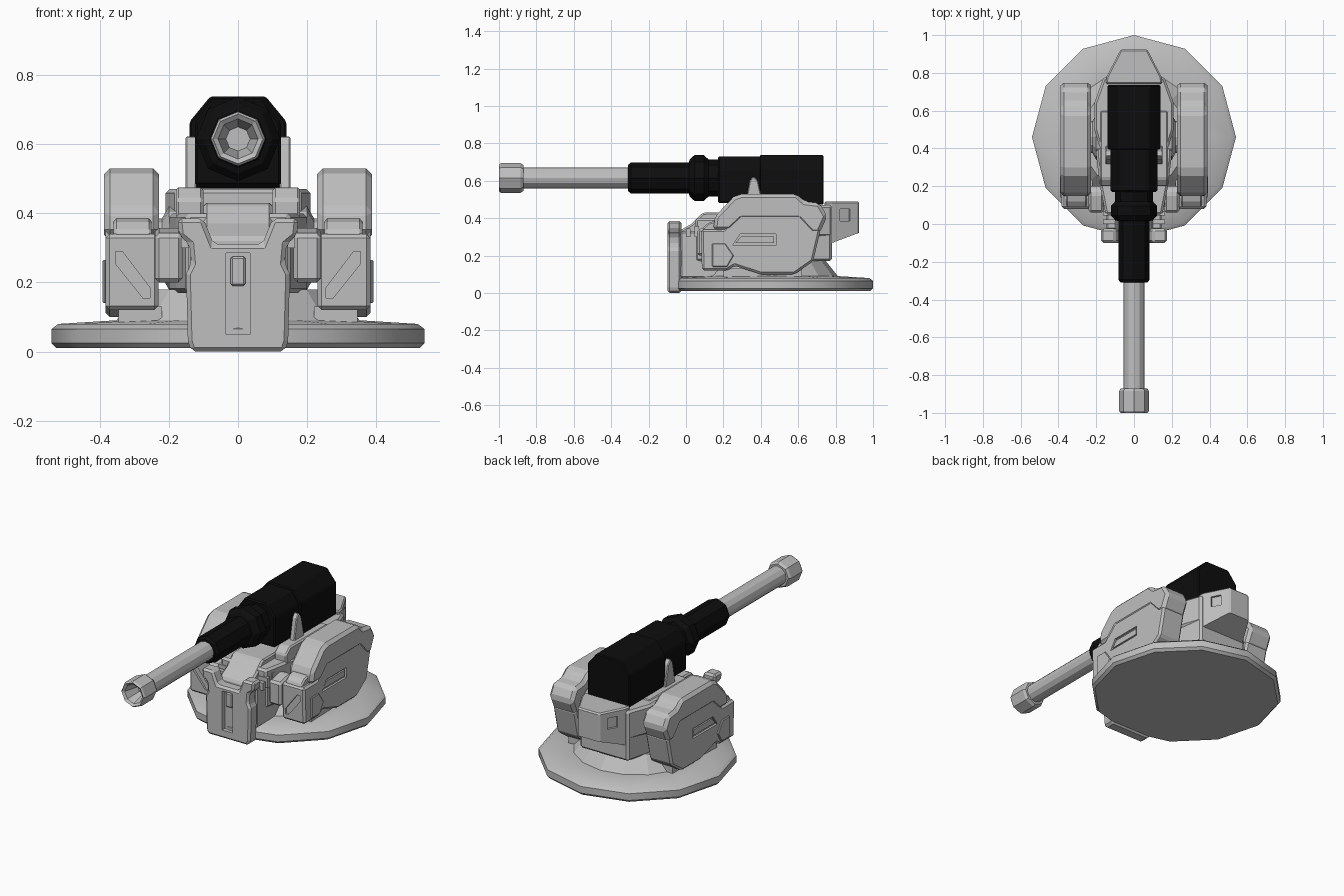
import bpy
import bmesh
import math
from mathutils import Vector

old = bpy.data.objects.get("Cube")
if old:
    bpy.data.objects.remove(old, do_unlink=True)


def material(name, rgb):
    m = bpy.data.materials.new(name)
    m.use_nodes = True
    m.diffuse_color = (*rgb, 1)
    m.node_tree.nodes["Principled BSDF"].inputs["Base Color"].default_value = (*rgb, 1)
    return m


GREY = material("light grey", (0.52, 0.52, 0.52))
BLACK = material("gun black", (0.004, 0.004, 0.004))


def finish(name, bm, mat, bevel=0.0):
    bmesh.ops.recalc_face_normals(bm, faces=bm.faces)
    mesh = bpy.data.meshes.new(name)
    bm.to_mesh(mesh)
    bm.free()
    mesh.materials.append(mat)
    ob = bpy.data.objects.new(name, mesh)
    bpy.context.collection.objects.link(ob)
    if bevel:
        mod = ob.modifiers.new("edge", "BEVEL")
        mod.width = bevel
        mod.segments = 1
        mod.limit_method = "ANGLE"
    return ob


def prism(name, pts, axis, lo, hi, mat=GREY, bevel=0.0, shrink=1.0):
    """Extrude a 2D outline along an axis; shrink scales the far end."""
    place = {"x": lambda a, b, d: (d, a, b),
             "y": lambda a, b, d: (a, d, b),
             "z": lambda a, b, d: (a, b, d)}[axis]
    n = len(pts)
    ca, cb = sum(p[0] for p in pts) / n, sum(p[1] for p in pts) / n
    bm = bmesh.new()
    near = [bm.verts.new(place(a, b, lo)) for a, b in pts]
    far = [bm.verts.new(place(ca + (a - ca) * shrink, cb + (b - cb) * shrink, hi)) for a, b in pts]
    bm.faces.new(near)
    bm.faces.new(far)
    for i in range(n):
        j = (i + 1) % n
        bm.faces.new((near[i], near[j], far[j], far[i]))
    return finish(name, bm, mat, bevel)


def box(name, x, y, z, mat=GREY, bevel=0.0):
    pts = [(x[0], z[0]), (x[1], z[0]), (x[1], z[1]), (x[0], z[1])]
    return prism(name, pts, "y", y[0], y[1], mat, bevel)


def lathe(name, profile, sides, axis, centre, mat=GREY):
    """Spin (radius, position) pairs round an axis; radius 0 closes an end."""
    bm = bmesh.new()
    rings = []
    for r, d in profile:
        ring = []
        for k in range(1 if r == 0 else sides):
            t = math.tau * k / sides
            c, s = r * math.cos(t), r * math.sin(t)
            p = {"x": (d, c, s), "y": (c, d, s), "z": (c, s, d)}[axis]
            ring.append(bm.verts.new(Vector(p) + Vector(centre)))
        rings.append(ring)
    for a, b in zip(rings, rings[1:]):
        for k in range(sides):
            j = (k + 1) % sides
            quad = [a[k % len(a)], a[j % len(a)], b[j % len(b)], b[k % len(b)]]
            bm.faces.new(list(dict.fromkeys(quad)))
    return finish(name, bm, mat)


def cut(ob, cutter):
    """Carve a recess and discard the cutter."""
    mod = ob.modifiers.new("recess", "BOOLEAN")
    mod.object = cutter
    mod.solver = "EXACT"
    bpy.context.view_layer.update()
    done = ob.evaluated_get(bpy.context.evaluated_depsgraph_get())
    mesh = bpy.data.meshes.new_from_object(done)
    ob.modifiers.clear()
    ob.data = mesh
    bpy.data.objects.remove(cutter, do_unlink=True)


def both(half):
    """Complete a symmetric outline from its +x half."""
    return half + [(-a, b) for a, b in reversed(half)]


# Round base and turntable collar
base = lathe("base_disc", [(0, 0.01), (0.525, 0.01), (0.54, 0.025), (0.54, 0.065),
                           (0.52, 0.08), (0.36, 0.09), (0, 0.09)], 12, "z", (0, 0.46, 0))
bpy.ops.object.select_all(action="DESELECT")
base.select_set(True)
bpy.context.view_layer.objects.active = base
bpy.ops.object.shade_smooth_by_angle(angle=math.radians(35))
lathe("turntable_collar", [(0, 0.08), (0.36, 0.08), (0.28, 0.18), (0, 0.18)], 16, "z", (0, 0.46, 0))

# Central hull, open between the cradle walls
prism("hull", both([(0.15, 0.05), (0.18, 0.2), (0.2, 0.36), (0.2, 0.62), (0.16, 0.78)]),
      "z", 0.17, 0.40, bevel=0.012)
prism("hull_rear_deck", both([(0.18, 0.4), (0.21, 0.5), (0.21, 0.64), (0.16, 0.78)]),
      "z", 0.30, 0.47, bevel=0.012)
box("cradle_floor", (-0.1, 0.1), (0.1, 0.45), (0.36, 0.43), bevel=0.008)

# Nose of the hull with sloped top and vent ribs
prism("nose_block", [(-0.04, 0.03), (0.22, 0.09), (0.22, 0.43), (0.09, 0.43), (0.03, 0.37), (-0.04, 0.33)],
      "x", -0.1, 0.1, bevel=0.01)
box("nose_sides", (-0.145, 0.145), (-0.03, 0.23), (0.08, 0.33), bevel=0.008)

# Rear counterweight, tapered to the back
rear = prism("rear_counterweight", both([(0.15, 0.74), (0.145, 0.78), (0.07, 0.925)]),
             "z", 0.2, 0.49, bevel=0.008)
under = prism("under_cutter", [(0.6, 0.1), (1.0, 0.1), (1.0, 0.345), (0.92, 0.32), (0.6, 0.2)], "x", -0.3, 0.3)
cut(rear, under)
for s in (1, -1):
    window = box("window_cutter", (-0.015, 0.015), (-0.03, 0.03), (0.385, 0.45))
    window.location = (s * 0.11, 0.852, 0)
    window.rotation_euler.z = s * math.radians(27)
    cut(rear, window)

# Front armour plate with notch, horns and upright slot
plate = prism("front_plate", both([(0.135, 0.0), (0.145, 0.03), (0.15, 0.225), (0.135, 0.255),
                                   (0.14, 0.31), (0.17, 0.335), (0.175, 0.385), (0.1, 0.385), (0.07, 0.31)]),
              "y", -0.025, -0.1, bevel=0.012)
cut(plate, box("slot_cutter", (-0.035, 0.035), (-0.2, -0.075), (0.05, 0.285)))
box("slot_latch", (-0.022, 0.022), (-0.09, -0.07), (0.19, 0.275), bevel=0.006)

for s, side in ((1, "left"), (-1, "right")):
    # Cradle walls, vent ribs, gun clamp and pivot
    prism(side + "_cradle_wall", [(0.2, 0.3), (0.6, 0.3), (0.6, 0.475), (0.24, 0.475), (0.2, 0.44)],
          "x", s * 0.1, s * 0.18, bevel=0.008)
    for i in range(5):
        y = 0.0 + i * 0.045
        box(f"{side}_vent_rib_{i}", (s * 0.1, s * 0.165), (y, y + 0.025), (0.3, 0.345 + i * 0.012))
    prism(side + "_gun_clamp", [(0.31, 0.44), (0.42, 0.44), (0.385, 0.6), (0.36, 0.625), (0.34, 0.6)],
          "x", s * 0.12, s * 0.152, bevel=0.005)
    lathe(side + "_pivot", [(0, 0.17), (0.12, 0.17), (0.12, 0.2), (0.085, 0.22), (0.085, 0.25), (0, 0.25)],
          12, "x", (0, 0.46, 0.3)).scale.x = s
    prism(side + "_front_strut", [(0.06, 0.2), (0.2, 0.2), (0.2, 0.34), (0.16, 0.36), (0.06, 0.34)],
          "x", s * 0.16, s * 0.24, bevel=0.012)

    # Side pod core with front and side recesses
    pod = prism(side + "_pod_core", [(0.085, 0.12), (0.22, 0.12), (0.26, 0.145), (0.4, 0.1), (0.58, 0.1),
                                     (0.68, 0.17), (0.72, 0.34), (0.6, 0.43), (0.28, 0.43), (0.2, 0.34), (0.08, 0.34)],
                "x", s * 0.23, s * 0.383, bevel=0.012)
    cut(pod, prism("front_cutter", [(s * a, b) for a, b in
                                    ((0.355, 0.29), (0.355, 0.255), (0.275, 0.155), (0.255, 0.155),
                                     (0.255, 0.185), (0.335, 0.29))], "y", 0.0, 0.095))
    cut(pod, prism("slit_cutter", [(0.25, 0.255), (0.48, 0.255), (0.48, 0.315), (0.29, 0.315)],
                   "x", s * 0.37, s * 0.5))
    prism(side + "_pod_hatch", [(0.14, 0.14), (0.22, 0.14), (0.255, 0.2), (0.21, 0.265), (0.14, 0.265)],
          "x", s * 0.38, s * 0.392, bevel=0.004)
    prism(side + "_pod_bar", [(0.265, 0.268), (0.47, 0.268), (0.47, 0.303), (0.295, 0.303)],
          "x", s * 0.365, s * 0.379)

    # Upper armour band, front hinge and foot
    prism(side + "_pod_armour", [(0.145, 0.335), (0.155, 0.41), (0.255, 0.515), (0.3, 0.53), (0.59, 0.53),
                                 (0.635, 0.49), (0.715, 0.48), (0.755, 0.41), (0.715, 0.32), (0.67, 0.32),
                                 (0.6, 0.395), (0.3, 0.395), (0.235, 0.335)],
          "x", s * 0.228, s * 0.388, bevel=0.018)
    prism(side + "_pod_hinge", [(0.09, 0.31), (0.17, 0.31), (0.17, 0.39), (0.12, 0.375), (0.09, 0.35)],
          "x", s * 0.25, s * 0.36, bevel=0.008)
    box(side + "_pod_foot", (s * 0.22, s * 0.345), (0.2, 0.62), (0.085, 0.13))

# Gun barrel, hollow muzzle and black sleeve
GUN = (0, 0, 0.615)
lathe("barrel", [(0, -0.9), (0.056, -0.9), (0.056, -0.28), (0, -0.28)], 12, "y", GUN)
lathe("muzzle", [(0, -0.9), (0.035, -0.9), (0.058, -0.99), (0.072, -1.0), (0.079, -0.99),
                 (0.079, -0.885), (0.07, -0.87), (0, -0.87)], 8, "y", GUN)
lathe("gun_sleeve", [(0, -0.31), (0.07, -0.31), (0.083, -0.295), (0.083, 0.015), (0.1, 0.02),
                     (0.122, 0.045), (0.122, 0.095), (0.1, 0.12), (0.1, 0.2), (0, 0.2)],
      8, "y", GUN, BLACK)

# Gun receiver and breech
prism("gun_receiver", both([(0.125, 0.48), (0.125, 0.66), (0.075, 0.73)]), "y", 0.17, 0.42, BLACK, 0.008)
prism("gun_breech", both([(0.14, 0.472), (0.14, 0.665), (0.08, 0.738)]), "y", 0.395, 0.735, BLACK, 0.006)
